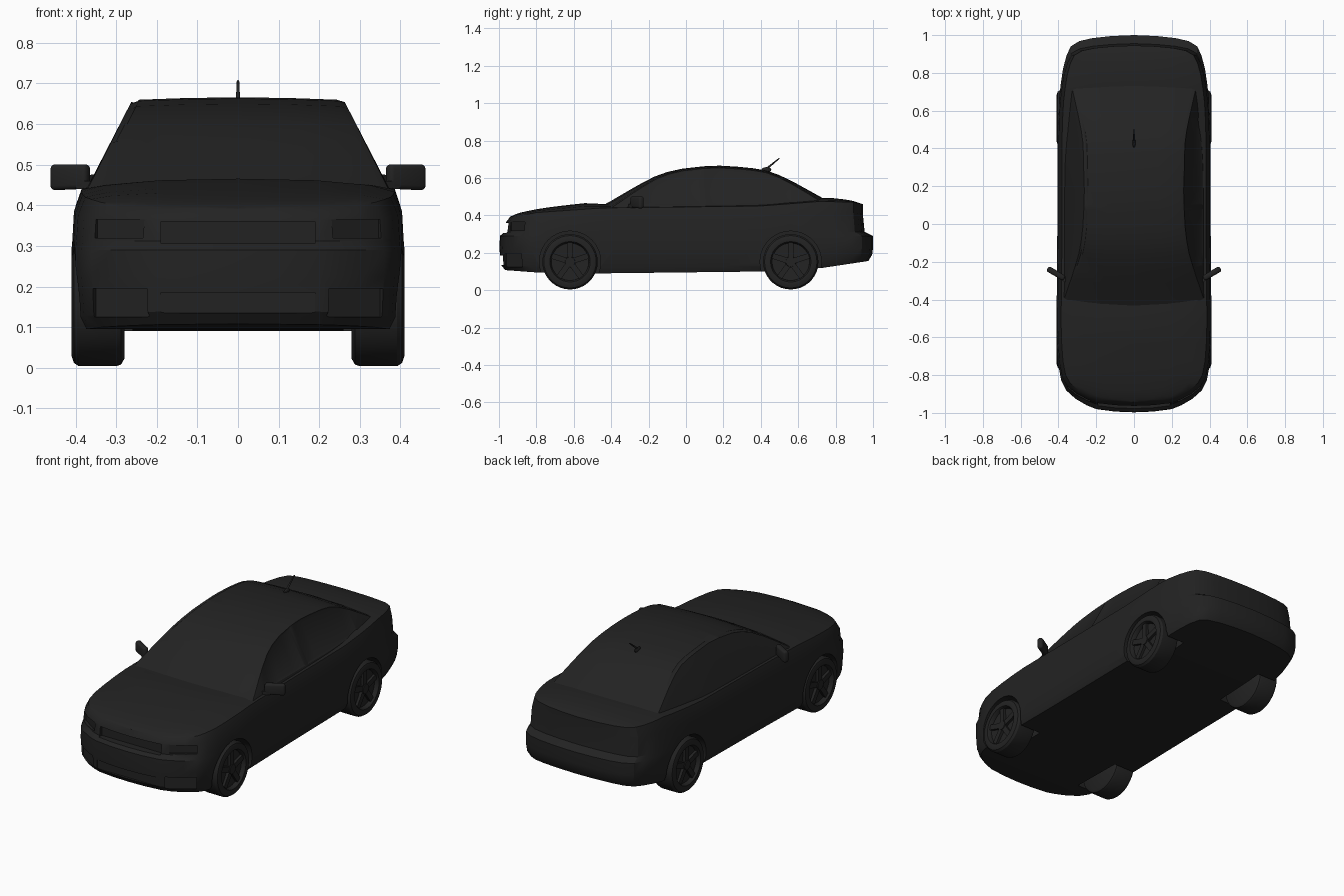
import bpy, bmesh, math
from mathutils import Matrix, Vector

if "Cube" in bpy.data.objects:
    bpy.data.objects.remove(bpy.data.objects["Cube"])

paint = bpy.data.materials.new("charcoal black")
paint.diffuse_color = (0.0165, 0.0165, 0.0165, 1)
paint.use_nodes = True
paint.node_tree.nodes["Principled BSDF"].inputs["Base Color"].default_value = paint.diffuse_color


def interp(pts, y):
    if y <= pts[0][0]:
        return pts[0][1]
    for (a, va), (b, vb) in zip(pts, pts[1:]):
        if y <= b:
            return va + (vb - va) * (y - a) / (b - a)
    return pts[-1][1]


def finish(name, bm, cutters=(), angle=30):
    bmesh.ops.recalc_face_normals(bm, faces=bm.faces)
    me = bpy.data.meshes.new(name)
    bm.to_mesh(me)
    bm.free()
    ob = bpy.data.objects.new(name, me)
    bpy.context.collection.objects.link(ob)
    me.materials.append(paint)
    bpy.ops.object.select_all(action='DESELECT')
    ob.select_set(True)
    bpy.context.view_layer.objects.active = ob
    for c in cutters:
        mod = ob.modifiers.new("cut", 'BOOLEAN')
        mod.operation, mod.solver, mod.object = 'DIFFERENCE', 'EXACT', c
        bpy.ops.object.modifier_apply(modifier=mod.name)
    bpy.ops.object.shade_smooth_by_angle(angle=math.radians(angle))
    return ob


def loft(sections):
    """Half sections (bottom centre to top centre) mirrored into closed rings."""
    bm = bmesh.new()
    rings = []
    for half in sections:
        ring = half + [(-x, y, z) for x, y, z in half[-2:0:-1]]
        rings.append([bm.verts.new(p) for p in ring])
    n = len(rings[0])
    for a, b in zip(rings, rings[1:]):
        for k in range(n):
            bm.faces.new((a[k], a[(k + 1) % n], b[(k + 1) % n], b[k]))
    return bm, rings


def add_box(bm, centre, size, rot=0.0, axis='Z'):
    m = Matrix.Translation(centre) @ Matrix.Rotation(rot, 4, axis) @ Matrix.Diagonal((*size, 1))
    return bmesh.ops.create_cube(bm, size=1, matrix=m)['verts']


def box_cutter(name, centre, size, rot=0.0):
    bm = bmesh.new()
    add_box(bm, centre, size, rot)
    ob = finish(name, bm)
    ob.hide_render = True
    ob.hide_set(True)
    return ob


FRONT_AXLE, REAR_AXLE, AXLE_Z = -0.62, 0.56, 0.152

# Cutters: wheel wells, grille, intakes, fog recesses, headlamps
cutters = []
for s in (-1, 1):
    for y in (FRONT_AXLE, REAR_AXLE):
        bm = bmesh.new()
        m = Matrix.Translation((s * 0.43, y, AXLE_Z)) @ Matrix.Rotation(math.pi / 2, 4, 'Y')
        bmesh.ops.create_cone(bm, cap_ends=True, segments=40, radius1=0.164, radius2=0.164,
                              depth=0.34, matrix=m)
        ob = finish("wheel_well_cutter", bm)
        ob.hide_render = True
        ob.hide_set(True)
        cutters.append(ob)
    cutters.append(box_cutter("fog_cutter", (s * 0.295, -0.93, 0.16), (0.16, 0.04, 0.07), s * 0.6))
    cutters.append(box_cutter("headlamp_cutter", (s * 0.295, -0.905, 0.342), (0.14, 0.025, 0.045), s * 0.6))
cutters.append(box_cutter("grille_cutter", (0, -1.02, 0.333), (0.38, 0.17, 0.055)))
cutters.append(box_cutter("intake_cutter", (0, -1.05, 0.16), (0.38, 0.15, 0.05)))

# Lower body: plan outline swept through levels, closed by hood, deck and floor
plan = [(0, -.997), (.1, -.993), (.2, -.98), (.25, -.96), (.31, -.925), (.36, -.88), (.385, -.83),
        (.4, -.75), (.407, -.65), (.41, -.55), (.41, -.46), (.409, -.38), (.407, -.2), (.406, 0), (.406, .2),
        (.406, .4), (.403, .55), (.397, .66), (.388, .74), (.376, .82), (.358, .89), (.335, .94),
        (.29, .968), (.22, .984), (.12, .995), (0, 1)]
floor = [(-1, .11), (-.8, .095), (-.46, .09), (.4, .1), (.7, .115), (1, .16)]
shoulder = [(-1, .362), (-.5, .385), (.5, .4), (1, .415)]
edge = [(-.95, .388), (-.8, .415), (-.44, .44), (.4, .45), (.72, .475), (.9, .47), (.945, .46)]
crown = [(-.95, .388), (-.9, .412), (-.8, .433), (-.7, .448), (-.5, .47), (-.43, .457), (0, .46),
         (.6, .48), (.75, .496), (.88, .482), (.945, .46)]
# level: width factor, front factor, rear factor, height rule
levels = [(.95, .97, .975, lambda y: interp(floor, y)),
          (.985, .995, .995, lambda y: interp(floor, y) + .03),
          (1, 1, 1, lambda y: .225),
          (1, .998, 1, lambda y: .29),
          (.995, .972, .955, lambda y: .312),
          (.985, .965, .945, lambda y: interp(shoulder, y)),
          (.94, .945, .945, lambda y: interp(edge, y))]
sections = []
for x, y in plan:
    half = []
    for w, ff, fr, height in levels:
        f = ff if y < 0 else fr
        yy = y * (1 - (1 - f) * y * y)
        half.append((x * w, yy, height(yy)))
    ex, ey, ez = half[-1]
    top = max(interp(crown, ey), ez)
    for t, h in ((.85, .5), (.5, .88), (0, 1)):
        half.append((ex * t, ey, ez + (top - ez) * h))
    sections.append([(0, half[0][1], half[0][2])] + half)
bm, _ = loft(sections)
bmesh.ops.remove_doubles(bm, verts=bm.verts, dist=0.0002)
finish("body", bm, cutters)

# Cabin: sloping sides, curved roof and screens
roof = [(-.46, .445), (-.4, .478), (-.32, .525), (-.25, .565), (-.17, .607), (-.1, .632), (-.02, .65), (.08, .661),
        (.1, .663), (.18, .666), (.28, .66), (.36, .652), (.43, .64), (.5, .615), (.58, .576), (.66, .532),
        (.73, .493), (.77, .47)]
taper = [(.3, 1), (.77, .925)]
sections = []
for y, z in roof:
    t = interp(taper, y)
    ze = z - .012
    xe = (.37 - .5 * (ze - .44)) * t
    zb = min(.458, ze - .008)
    bow = interp([(-.46, .05), (0, 0), (.4, 0), (.77, -.03)], y)
    half = [(0, .4), (.383 * t, .4), ((.37 - .5 * (zb - .44)) * t + .003, zb), (xe, ze),
            (xe - .02, ze + .006), (xe * .5, z - .002), (0, z)]
    sections.append([(px, y + bow * (px / .37) ** 2, pz) for px, pz in half])
bm, rings = loft(sections)
bm.faces.new(rings[0])
bm.faces.new(rings[-1])
bmesh.ops.recalc_face_normals(bm, faces=bm.faces)
# Side windows: inset faces either side of a centre pillar
panes = []
for i, (y, z) in enumerate(roof[:-1]):
    if -.3 < y < .55 and y != .08:
        for k in (2, len(rings[0]) - 3):
            vs = (rings[i][k], rings[i][k + 1 if k == 2 else k - 1],
                  rings[i + 1][k + 1 if k == 2 else k - 1], rings[i + 1][k])
            f = bm.faces.get(vs)
            if f:
                panes.append(f)
bmesh.ops.inset_region(bm, faces=panes, thickness=.01, depth=-.004, use_even_offset=True)
finish("cabin", bm)

# Wheels: lathed tyre and dished rim, five spokes and a hub
tyre = [(.28, 0), (.28, .13), (.288, .144), (.3, .148), (.392, .148), (.404, .14), (.41, .122),
        (.408, .108), (.4, .103), (.385, .1), (.38, 0)]


def wheel(name, side, y):
    bm = bmesh.new()
    seg = 36
    rings = [[bm.verts.new((x, r * math.cos(a), r * math.sin(a)))
              for a in (math.tau * j / seg for j in range(seg))] for x, r in tyre]
    for a, b in zip(rings, rings[1:]):
        for j in range(seg):
            bm.faces.new((a[j], a[(j + 1) % seg], b[(j + 1) % seg], b[j]))
    bmesh.ops.remove_doubles(bm, verts=bm.verts, dist=1e-5)
    for j in range(5):
        a = math.tau * j / 5 + math.pi / 2
        add_box(bm, (.388, .058 * math.cos(a), .058 * math.sin(a)), (.02, .088, .03), a, 'X')
    bmesh.ops.create_cone(bm, cap_ends=True, segments=20, radius1=.03, radius2=.026, depth=.024,
                          matrix=Matrix.Translation((.39, 0, 0)) @ Matrix.Rotation(math.pi / 2, 4, 'Y'))
    for v in bm.verts:
        v.co = (v.co.x * side, v.co.y + y, v.co.z + AXLE_Z)
    finish(name, bm)


for s, side in ((1, "right"), (-1, "left")):
    wheel("front_wheel_" + side, s, FRONT_AXLE)
    wheel("rear_wheel_" + side, s, REAR_AXLE)

    # Door mirror: rounded slanted housing with a short foot
    bm = bmesh.new()
    vs = add_box(bm, (s * .413, -.262, .469), (.105, .03, .064), s * .54)
    for v in vs:
        if abs(v.co.x) < .41 and v.co.z < .469:
            v.co.z += .004
    bmesh.ops.bevel(bm, geom=bm.edges[:], offset=.011, segments=3, profile=.5, affect='EDGES')
    add_box(bm, (s * .375, -.287, .45), (.04, .025, .02), s * .54)
    finish("mirror_" + side, bm, angle=40)

# Antenna: small foot and tapering rod leaning back
bm = bmesh.new()
a, b = Vector((0, .425, .645)), Vector((0, .5, .706))
m = Matrix.Translation((a + b) / 2) @ (b - a).to_track_quat('Z', 'Y').to_matrix().to_4x4()
bmesh.ops.create_cone(bm, cap_ends=True, segments=12, radius1=.006, radius2=.003,
                      depth=(b - a).length, matrix=m)
bmesh.ops.create_uvsphere(bm, u_segments=12, v_segments=8, radius=1,
                          matrix=Matrix.Translation((0, .43, .644)) @ Matrix.Diagonal((.008, .026, .014, 1)))
finish("antenna", bm)
